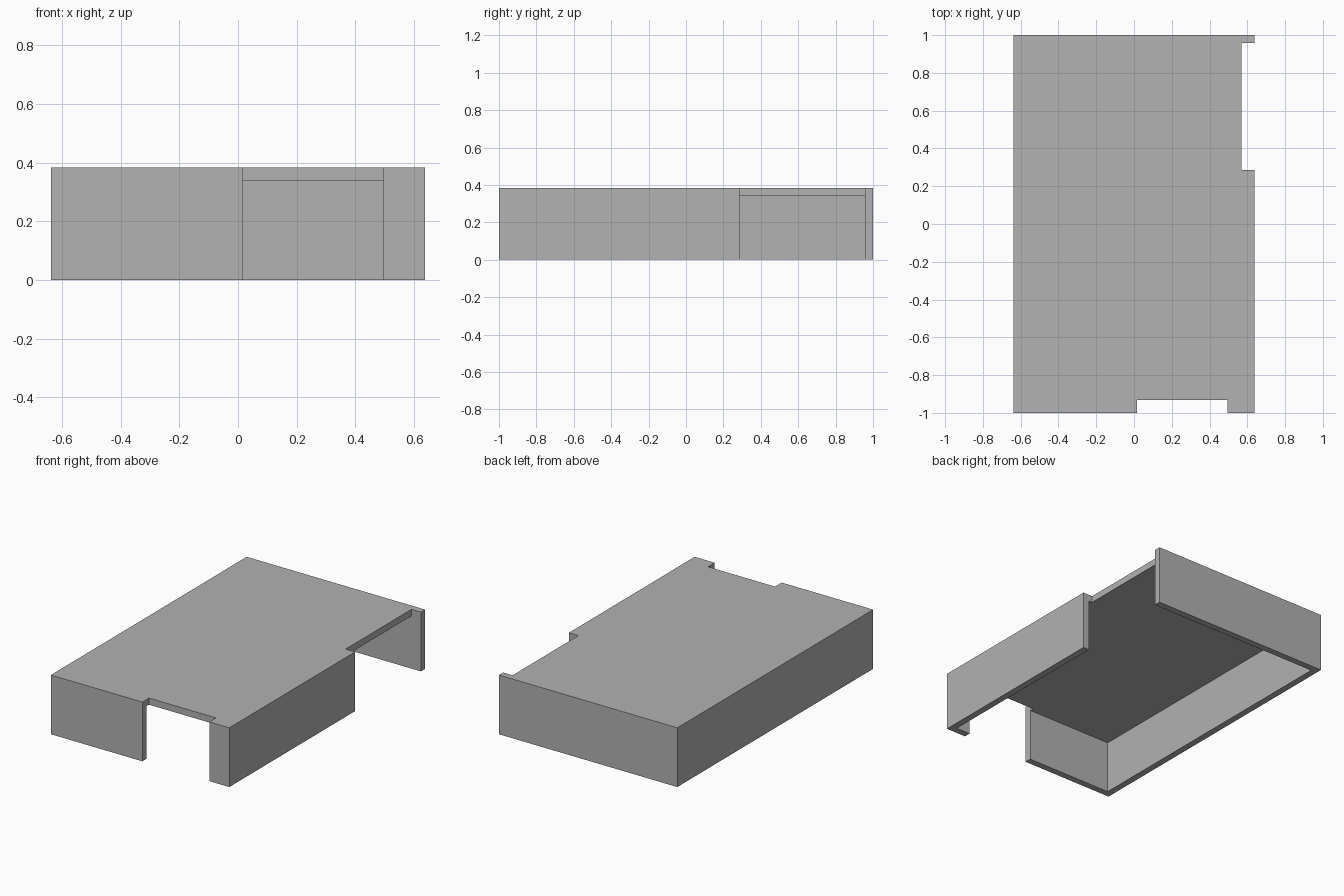
import bpy

default_cube = bpy.data.objects.get("Cube")
if default_cube:
    bpy.data.objects.remove(default_cube, do_unlink=True)

HALF_X, HALF_Y, HEIGHT = 0.638, 1.0, 0.383
WALL = 0.043      # thickness of walls and roof
NOTCH = 0.068     # depth of the openings
OVER = 0.1        # cutter overshoot

grey = bpy.data.materials.new("light_grey")
grey.use_nodes = True
colour = (0.445, 0.445, 0.445, 1)
grey.diffuse_color = colour
grey.node_tree.nodes["Principled BSDF"].inputs["Base Color"].default_value = colour


def box(name, low, high):
    """Box spanning two opposite corners."""
    centre = [(a + b) / 2 for a, b in zip(low, high)]
    bpy.ops.mesh.primitive_cube_add(size=1, location=centre)
    obj = bpy.context.object
    obj.name = name
    obj.scale = [b - a for a, b in zip(low, high)]
    bpy.ops.object.transform_apply(location=True, rotation=False, scale=True)
    obj.data.materials.append(grey)
    return obj


# Outer block of the open-bottomed cover
shell = box("cover_shell", (-HALF_X, -HALF_Y, 0), (HALF_X, HALF_Y, HEIGHT))

# Hollow inside, front opening and side opening
inner_x, inner_y = HALF_X - WALL, HALF_Y - WALL
cutters = [
    box("hollow_cutter", (-inner_x, -inner_y, -OVER), (inner_x, inner_y, HEIGHT - WALL)),
    box("front_opening_cutter", (0.016, -HALF_Y - OVER, -OVER),
        (0.495, -HALF_Y + NOTCH, HEIGHT + OVER)),
    box("side_opening_cutter", (HALF_X - NOTCH, 0.285, -OVER),
        (HALF_X + OVER, inner_y, HEIGHT + OVER)),
]

bpy.ops.object.select_all(action="DESELECT")
bpy.context.view_layer.objects.active = shell
shell.select_set(True)
for cutter in cutters:
    cutter.hide_render = True
    cut = shell.modifiers.new(cutter.name, "BOOLEAN")
    cut.operation = "DIFFERENCE"
    cut.solver = "EXACT"
    cut.object = cutter
    bpy.ops.object.modifier_apply(modifier=cut.name)
    bpy.data.objects.remove(cutter, do_unlink=True)
